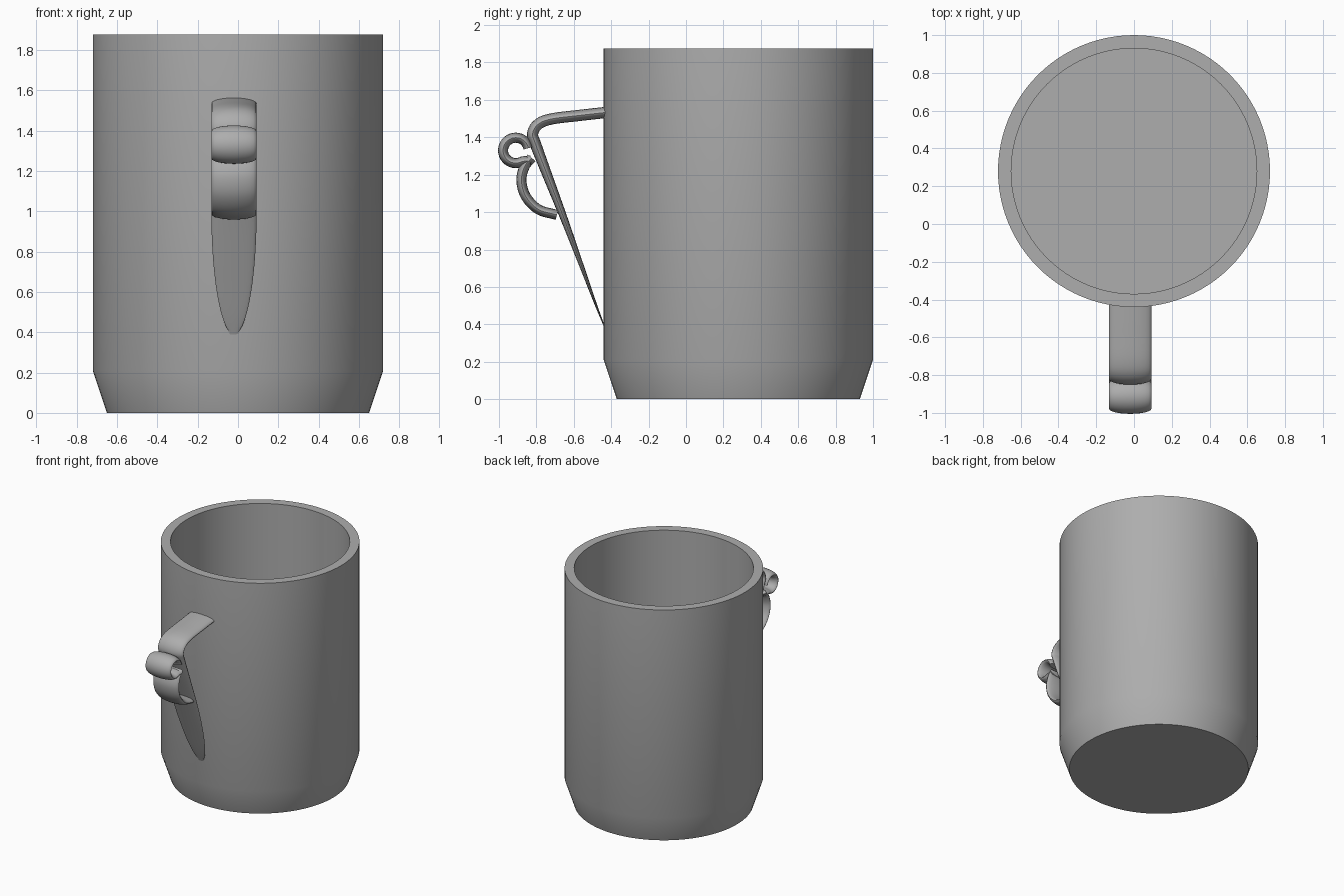
import bpy, bmesh, math
from mathutils import Vector

cube = bpy.data.objects.get("Cube")
if cube:
    bpy.data.objects.remove(cube, do_unlink=True)

GREY = (0.42, 0.42, 0.42, 1.0)
grey = bpy.data.materials.new("plain grey")
grey.use_nodes = True
grey.diffuse_color = GREY
grey.node_tree.nodes["Principled BSDF"].inputs["Base Color"].default_value = GREY


def finish(name, bm):
    """Turn a bmesh into a smooth-shaded grey object."""
    bmesh.ops.recalc_face_normals(bm, faces=bm.faces)
    mesh = bpy.data.meshes.new(name)
    bm.to_mesh(mesh)
    bm.free()
    mesh.materials.append(grey)
    obj = bpy.data.objects.new(name, mesh)
    bpy.context.collection.objects.link(obj)
    bpy.ops.object.select_all(action='DESELECT')
    obj.select_set(True)
    bpy.context.view_layer.objects.active = obj
    bpy.ops.object.shade_smooth_by_angle(angle=math.radians(35))
    return obj


def lathe(name, profile, centre, steps=96):
    """Spin an (r, z) profile about a vertical axis."""
    bm = bmesh.new()
    verts = [bm.verts.new((r, 0, z)) for r, z in profile]
    edges = [bm.edges.new(pair) for pair in zip(verts, verts[1:])]
    bmesh.ops.spin(bm, geom=verts + edges, cent=(0, 0, 0), axis=(0, 0, 1),
                   angle=math.tau, steps=steps)
    bmesh.ops.remove_doubles(bm, verts=bm.verts, dist=1e-4)
    bmesh.ops.translate(bm, verts=bm.verts, vec=centre)
    return finish(name, bm)


def smooth_path(points, steps=8):
    """Catmull-Rom curve through (y, z) points."""
    p = [Vector(q) for q in points]
    p = [2 * p[0] - p[1]] + p + [2 * p[-1] - p[-2]]
    out = []
    for a, b, c, d in zip(p, p[1:], p[2:], p[3:]):
        for i in range(steps):
            t = i / steps
            out.append(0.5 * (2 * b + (c - a) * t + (2 * a - 5 * b + 4 * c - d) * t * t
                              + (3 * b - a - 3 * c + d) * t ** 3))
    return out + [p[-2]]


def strap(name, path, size, x=-0.02, sides=24):
    """Sweep an ellipse along a (y, z) path; size(i, point) gives its half width and half thickness."""
    bm = bmesh.new()
    rings = []
    for i, q in enumerate(path):
        along = (path[min(i + 1, len(path) - 1)] - path[max(i - 1, 0)]).normalized()
        normal = Vector((-along.y, along.x))
        w, h = size(i, q)
        ring = []
        for k in range(sides):
            a = math.tau * k / sides
            off = normal * (h * math.sin(a))
            ring.append(bm.verts.new((x + w * math.cos(a), q.x + off.x, q.y + off.y)))
        rings.append(ring)
    for r0, r1 in zip(rings, rings[1:]):
        for k in range(sides):
            n = (k + 1) % sides
            bm.faces.new((r0[k], r0[n], r1[n], r1[k]))
    bm.faces.new(rings[0])
    bm.faces.new(rings[-1])
    return finish(name, bm)


# Mug body: chamfered foot, straight wall, flat rim and hollow inside
lathe("mug_body", [(0, 0), (0.65, 0), (0.72, 0.21), (0.72, 1.875),
                   (0.65, 1.875), (0.65, 0.1), (0, 0.1)], (0, 0.28, 0))


# Main handle strap: tapers to a thin rounded tip below the bend
def taper(i, q):
    t = min(max((q.y - 0.39) / 0.95, 0), 1)
    u = min(max((q.y - 0.39) / 0.60, 0), 1)
    return 0.112 * max(math.sqrt(1 - (1 - u) ** 2), 0.2), 0.003 + 0.027 * t


strap("handle_strap", smooth_path([(-0.41, 1.535), (-0.57, 1.517), (-0.72, 1.498), (-0.79, 1.47),
                                   (-0.82, 1.42), (-0.805, 1.365), (-0.75, 1.22), (-0.65, 0.96),
                                   (-0.55, 0.69), (-0.48, 0.50), (-0.437, 0.39)]), taper)


def even(i, q):
    return 0.112, 0.027


# Thumb curl: an almost closed ring resting on the strap
curl = [Vector((-0.91 + 0.068 * math.cos(math.radians(a)), 1.33 + 0.068 * math.sin(math.radians(a))))
        for a in range(10, 301, 10)]
strap("thumb_curl", curl + [Vector((-0.83, 1.275))], even)

# Lower loop: bows outward between the curl and the strap
strap("lower_loop", smooth_path([(-0.825, 1.29), (-0.862, 1.245), (-0.88, 1.17), (-0.857, 1.085),
                                 (-0.79, 1.015), (-0.69, 0.985)]), even)
